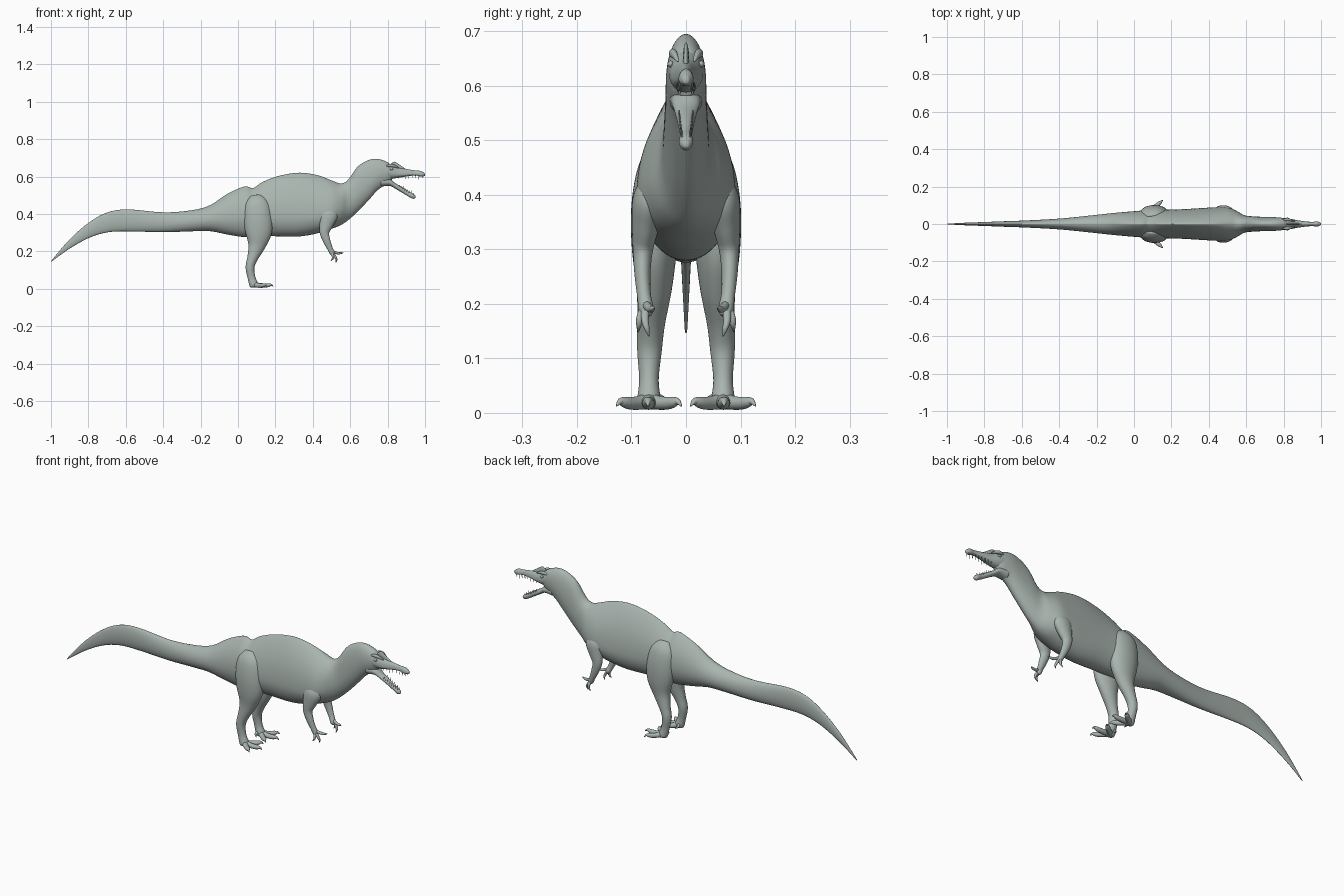
import bpy, bmesh
from math import sin, cos, pi
from mathutils import Vector

SKIN = bpy.data.materials.new("skin")
SKIN.diffuse_color = (0.40, 0.46, 0.43, 1)


def smooth_path(pts, n=4):
    """Catmull-Rom resampling of rows of numbers."""
    out = []
    for i in range(len(pts) - 1):
        a, b, c, d = (pts[min(max(i + k, 0), len(pts) - 1)] for k in (-1, 0, 1, 2))
        for s in range(n):
            t = s / n
            out.append([q + 0.5 * t * (r - p + t * (2*p - 5*q + 4*r - u + t * (3*(q - r) + u - p)))
                        for p, q, r, u in zip(a, b, c, d)])
    out.append(list(pts[-1]))
    return out


def loft(name, rings, mirror=False):
    bm = bmesh.new()
    rows = [[bm.verts.new(p) for p in ring] for ring in rings]
    n = len(rows[0])
    for r0, r1 in zip(rows, rows[1:]):
        for i in range(n):
            bm.faces.new((r0[i], r0[(i+1) % n], r1[(i+1) % n], r1[i]))
    bm.faces.new(rows[0][::-1])
    bm.faces.new(rows[-1])
    bmesh.ops.recalc_face_normals(bm, faces=bm.faces)
    for f in bm.faces:
        f.smooth = True
    me = bpy.data.meshes.new(name)
    bm.to_mesh(me)
    bm.free()
    me.materials.append(SKIN)
    ob = bpy.data.objects.new(name, me)
    bpy.context.collection.objects.link(ob)
    if mirror:
        ob.modifiers.new("mirror", 'MIRROR').use_axis = (False, True, False)
        ob.modifiers["mirror"].use_mirror_merge = False
    sub = ob.modifiers.new("smooth", 'SUBSURF')
    sub.levels = sub.render_levels = 1
    return ob


def profile_loft(name, rows, seg=28, n=4):
    """Rows: x, top z, bottom z, widest z, half width, pinch of the upper half."""
    rings = []
    for x, top, bot, mid, w, p in smooth_path(rows, n):
        ring = []
        for k in range(seg):
            t = 2 * pi * k / seg
            c, s = cos(t), sin(t)
            y = w * abs(s) ** (p if c > 0 else 1) * (1 if s >= 0 else -1)
            ring.append((x, y, mid + c * ((top - mid) if c > 0 else (mid - bot))))
        rings.append(ring)
    return loft(name, rings)


def limb(name, rows, seg=14, n=4):
    """Rows: x, y, z, radius in the side plane, radius across; mirrored in y."""
    pts = smooth_path(rows, n)
    rings = []
    for i, (x, y, z, a, b) in enumerate(pts):
        t = (Vector(pts[min(i+1, len(pts)-1)][:3]) - Vector(pts[max(i-1, 0)][:3])).normalized()
        u = Vector((0, 1, 0)).cross(t).normalized()
        v = t.cross(u)
        rings.append([Vector((x, y, z)) + u * a * cos(2*pi*k/seg) + v * b * sin(2*pi*k/seg)
                      for k in range(seg)])
    return loft(name, rings, True)


# Tail, torso, neck and back of skull
profile_loft("body", [
    (-1.0, .148, .143, .145, .002, 1), (-.90, .265, .215, .24, .007, 1),
    (-.79, .36, .275, .315, .011, 1.1), (-.69, .412, .303, .355, .015, 1.1),
    (-.58, .425, .307, .362, .019, 1.1), (-.40, .409, .302, .352, .029, 1.1),
    (-.25, .42, .307, .36, .044, 1.2), (-.15, .447, .308, .37, .055, 1.3),
    (-.06, .507, .29, .38, .064, 1.5), (.035, .549, .275, .39, .072, 1.7),
    (.08, .539, .278, .39, .076, 1.7), (.13, .572, .28, .39, .077, 1.8),
    (.22, .606, .28, .39, .078, 1.8), (.33, .623, .279, .39, .084, 1.7),
    (.43, .608, .297, .395, .09, 1.6), (.50, .581, .32, .41, .09, 1.4),
    (.55, .564, .34, .43, .07, 1.2), (.59, .585, .367, .455, .047, 1.1),
    (.64, .655, .412, .51, .041, 1), (.70, .69, .475, .57, .038, 1),
    (.75, .695, .53, .61, .037, 1), (.80, .677, .562, .62, .032, .9),
    (.825, .655, .585, .62, .022, .9)])

# Jaws
profile_loft("upper_jaw", [
    (.77, .675, .585, .63, .034, .9), (.82, .662, .587, .62, .031, .9),
    (.86, .648, .594, .612, .023, 1), (.91, .639, .602, .614, .015, 1),
    (.95, .633, .606, .614, .011, 1), (.98, .63, .599, .612, .014, 1),
    (1.0, .616, .604, .61, .005, 1)], 20)
profile_loft("lower_jaw", [
    (.76, .60, .545, .57, .031, 1), (.81, .59, .55, .57, .027, 1),
    (.84, .566, .536, .55, .02, 1), (.88, .543, .512, .527, .014, 1),
    (.91, .523, .494, .508, .011, 1), (.935, .51, .481, .496, .013, 1),
    (.95, .497, .487, .492, .005, 1)], 20)

# Nose crest, brows and eyes
profile_loft("nose_crest", [
    (.815, .667, .64, .65, .004, 1), (.835, .682, .64, .65, .006, 1),
    (.86, .668, .63, .64, .006, 1), (.90, .64, .62, .63, .004, 1)], 10)
limb("brow", [(.79, .022, .655, .003, .003), (.815, .024, .66, .009, .008),
              (.84, .02, .655, .007, .006), (.86, .015, .645, .002, .002)], 10)
limb("eye", [(.812, .029, .64, .001, .001), (.816, .029, .64, .006, .005),
             (.826, .028, .64, .006, .005), (.83, .028, .64, .001, .001)], 10)

# Teeth along both jaws
for i in range(8):
    f = i / 7
    x, y = .86 + .125 * f, .016 - .007 * f
    length = .016 if i in (2, 6) else .01
    limb("upper_tooth", [(x, y, .61, .003, .003), (x - .001, y, .598 - length, .0005, .0005)], 6, 1)
    x, z = .86 + .075 * f, .548 - .043 * f
    limb("lower_tooth", [(x, y * .8, z - .006, .003, .003),
                         (x + .002, y * .8, z + length, .0005, .0005)], 6, 1)

# Hind legs and feet
limb("hind_leg", [
    (.10, .035, .50, .03, .015), (.102, .05, .455, .065, .036), (.107, .056, .38, .077, .045),
    (.11, .058, .30, .072, .042), (.10, .058, .23, .047, .033), (.078, .064, .165, .029, .026),
    (.064, .067, .115, .024, .023), (.072, .068, .06, .021, .018), (.085, .068, .02, .024, .022),
    (.088, .068, .008, .012, .012)], 20)
for tx, ty in ((.19, .07), (.155, .128), (.155, .008)):
    path = []
    for f, z, r in ((0, .022, .016), (.35, .018, .013), (.6, .018, .012), (.76, .02, .010),
                    (.88, .021, .006), (1, .012, .001)):
        path.append((.085 + (tx - .085) * f, .068 + (ty - .068) * f, z, r, r))
    limb("toe", path, 12)
limb("rear_toe", [(.08, .058, .03, .009, .009), (.075, .042, .024, .007, .007),
                  (.085, .03, .012, .001, .001)], 10)

# Arms and hands
limb("arm", [
    (.49, .055, .43, .03, .02), (.485, .068, .395, .05, .03), (.472, .074, .345, .038, .026),
    (.462, .079, .30, .026, .019), (.475, .08, .255, .02, .015), (.492, .077, .215, .015, .013),
    (.504, .073, .19, .014, .014), (.51, .072, .178, .007, .008)], 16)
for mid, tip in (((.535, .065, .19), (.563, .058, .193)),
                 ((.522, .075, .168), (.523, .068, .14)),
                 ((.508, .085, .172), (.495, .088, .148))):
    root = (.5, .075, .2)
    knuckle = [(a + b) / 2 for a, b in zip(root, mid)]
    claw = [(a + b) / 2 for a, b in zip(mid, tip)]
    limb("finger", [(*root, .008, .008), (*knuckle, .008, .008), (*mid, .007, .007),
                    (claw[0] + .004, claw[1], claw[2], .005, .005), (*tip, .001, .001)], 10)
